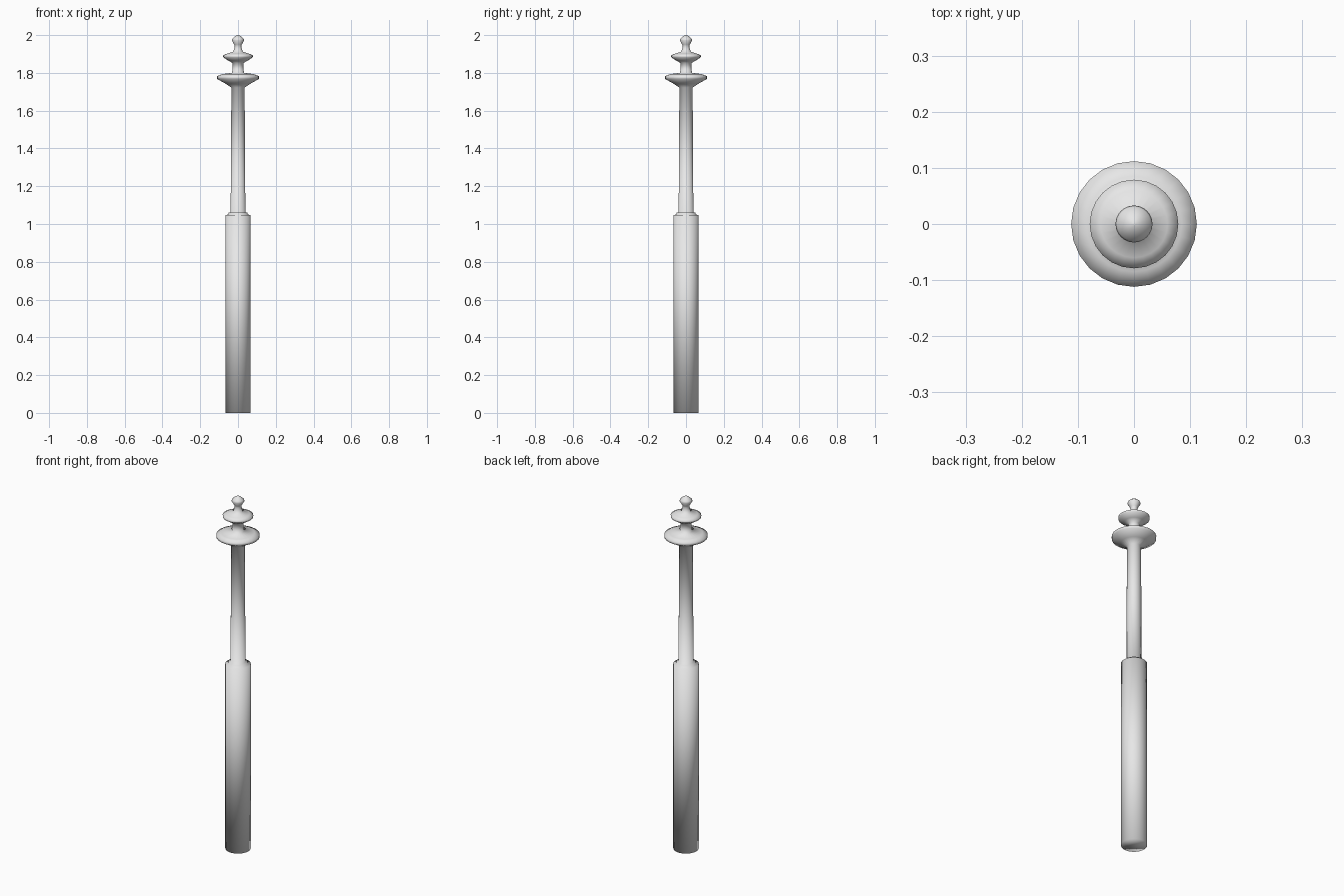
import bpy, bmesh, math

cube = bpy.data.objects.get("Cube")
if cube:
    bpy.data.objects.remove(cube, do_unlink=True)

SEGMENTS = 24

stone = bpy.data.materials.new("pale_grey_stone")
stone.use_nodes = True
GREY = (0.8, 0.8, 0.8, 1)
stone.diffuse_color = GREY
stone.node_tree.nodes["Principled BSDF"].inputs["Base Color"].default_value = GREY


def lathe(name, profile):
    """Turn (radius, height) points around z and cap both ends."""
    bm = bmesh.new()
    rings = []
    for radius, z in profile:
        rings.append([bm.verts.new((radius * math.cos(a), radius * math.sin(a), z))
                      for a in (math.tau * i / SEGMENTS for i in range(SEGMENTS))])
    for low, high in zip(rings, rings[1:]):
        for i in range(SEGMENTS):
            j = (i + 1) % SEGMENTS
            bm.faces.new((low[i], low[j], high[j], high[i]))
    bm.faces.new(rings[0][::-1])
    bm.faces.new(rings[-1])
    for face in bm.faces:
        face.smooth = True
    mesh = bpy.data.meshes.new(name)
    bm.to_mesh(mesh)
    bm.free()
    mesh.materials.append(stone)
    obj = bpy.data.objects.new(name, mesh)
    bpy.context.collection.objects.link(obj)


# Thick lower column with a small collar on top
column = [(0.066, 0), (0.066, 1.048), (0.05, 1.05), (0.05, 1.06)]

# Slim shaft with a gentle, even taper
shaft = [(0.039, 1.062), (0.035, 1.722)]

# Wide disc: flared underside, narrow rim, low dome
large_disc = [(0.066, 1.743), (0.111, 1.768), (0.112, 1.782), (0.085, 1.793), (0.031, 1.801)]

# Neck and smaller disc
small_disc = [(0.028, 1.852), (0.05, 1.864), (0.078, 1.882), (0.079, 1.892),
              (0.06, 1.901), (0.025, 1.912)]

# Finial neck and pointed knob
finial = [(0.017, 1.94), (0.02, 1.95), (0.033, 1.972), (0.03, 1.981),
          (0.015, 1.994), (0.003, 2.0)]

# One continuous turned surface, so the shading flows from part to part
lathe("turned_column", column + shaft + large_disc + small_disc + finial)
